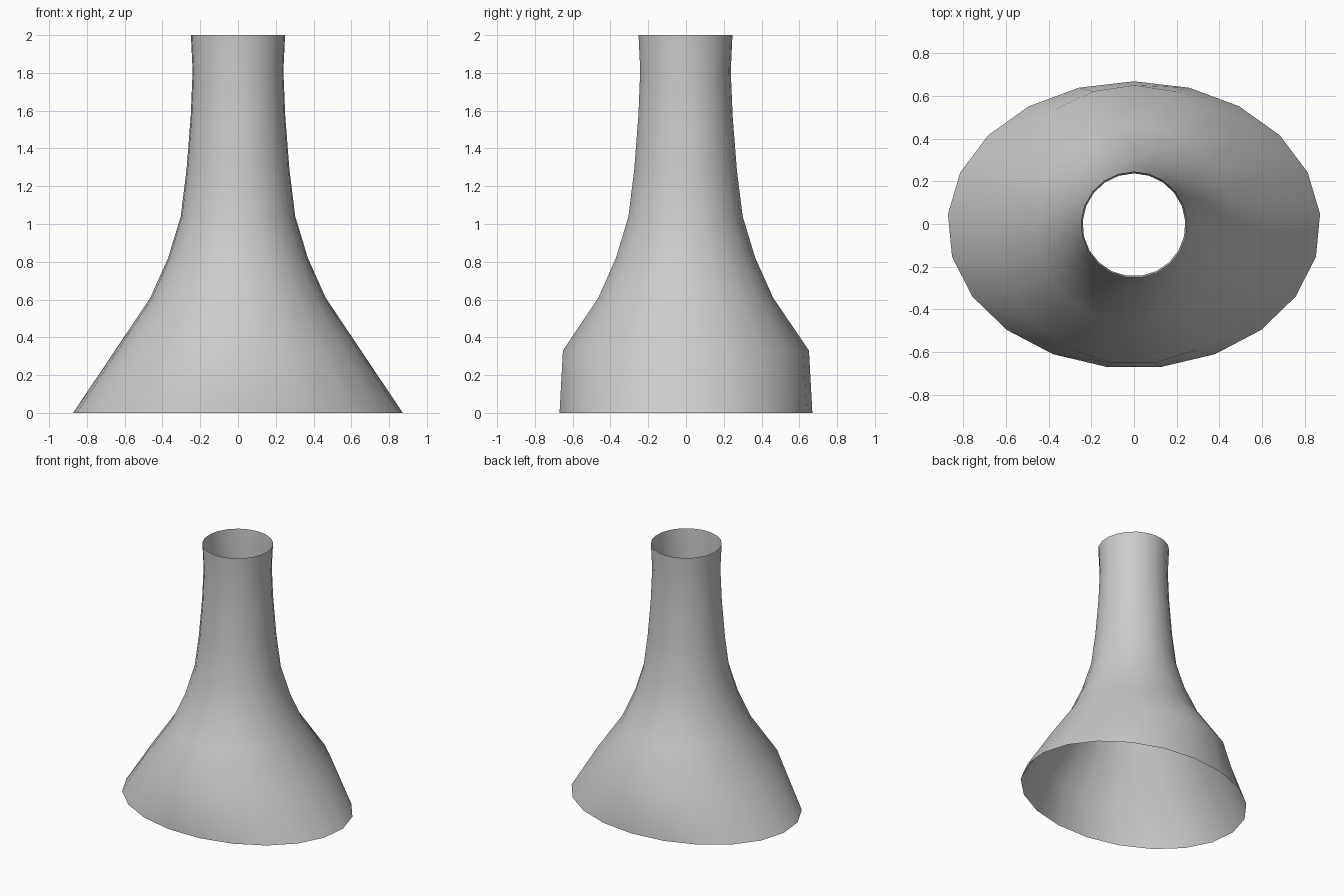
import bpy, bmesh
from math import sin, cos, tau

if "Cube" in bpy.data.objects:
    bpy.data.objects.remove(bpy.data.objects["Cube"])

SIDES = 21
Y_SHIFT = -0.004  # odd side count: centres the bounds on y = 0

# Profile rings: height, half-width in x, half-depth in y
RINGS = [
    (0.00, 0.875, 0.673),
    (0.33, 0.653, 0.655),
    (0.61, 0.465, 0.465),
    (0.82, 0.371, 0.371),
    (1.04, 0.304, 0.304),
    (1.29, 0.273, 0.273),
    (1.57, 0.251, 0.251),
    (1.81, 0.241, 0.241),
    (2.00, 0.250, 0.250),
]


def add_ring(bm, z, rx, ry):
    return [bm.verts.new((-rx * sin(tau * i / SIDES),
                          ry * cos(tau * i / SIDES) + Y_SHIFT, z))
            for i in range(SIDES)]


# Open flared funnel: oval mouth blending to a round neck
bm = bmesh.new()
rings = [add_ring(bm, *r) for r in RINGS]
for low, high in zip(rings, rings[1:]):
    for i in range(SIDES):
        j = (i + 1) % SIDES
        bm.faces.new((low[i], low[j], high[j], high[i])).smooth = True

mesh = bpy.data.meshes.new("flared_funnel")
bm.to_mesh(mesh)
bm.free()
funnel = bpy.data.objects.new("flared_funnel", mesh)
bpy.context.collection.objects.link(funnel)
